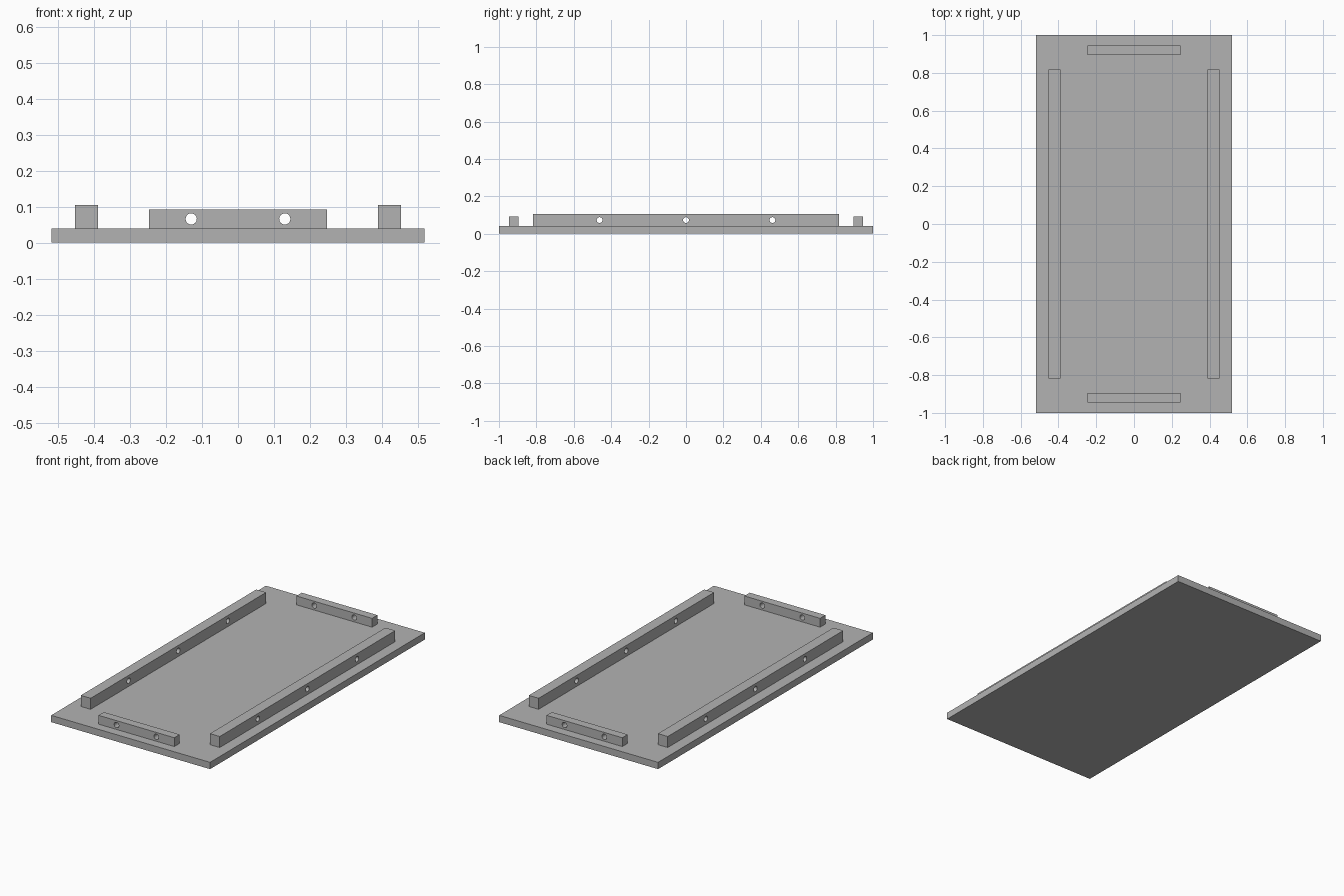
import bpy
from math import pi, radians

cube = bpy.data.objects.get("Cube")
if cube:
    bpy.data.objects.remove(cube, do_unlink=True)

grey = bpy.data.materials.new("plain_grey")
grey.use_nodes = True
colour = (0.448, 0.448, 0.448, 1)
grey.diffuse_color = colour
grey.node_tree.nodes["Principled BSDF"].inputs["Base Color"].default_value = colour

BOARD_TOP = 0.04


def box(name, centre, size):
    bpy.ops.mesh.primitive_cube_add(size=1, location=centre)
    ob = bpy.context.object
    ob.name = name
    ob.scale = size
    bpy.ops.object.transform_apply(location=False, rotation=False, scale=True)
    ob.data.materials.append(grey)
    return ob


def drill(ob, places, rotation):
    """Bore a round through-hole at each place."""
    for place in places:
        bpy.ops.mesh.primitive_cylinder_add(vertices=32, radius=0.0155, depth=0.2,
                                            location=place, rotation=rotation)
        cutter = bpy.context.object
        cutter.hide_render = True
        mod = ob.modifiers.new("hole", 'BOOLEAN')
        mod.operation = 'DIFFERENCE'
        mod.solver = 'EXACT'
        mod.object = cutter
        bpy.ops.object.select_all(action='DESELECT')
        ob.select_set(True)
        bpy.context.view_layer.objects.active = ob
        bpy.ops.object.modifier_apply(modifier=mod.name)
        bpy.data.objects.remove(cutter, do_unlink=True)
    bpy.ops.object.shade_smooth_by_angle(angle=radians(30))


# Flat base board
box("base_board", (0, 0, BOARD_TOP / 2), (1.036, 2, BOARD_TOP))

# Long rails along both sides, three holes each
for side, name in ((1, "left_rail"), (-1, "right_rail")):
    x = side * 0.421
    rail = box(name, (x, 0, 0.0725), (0.064, 1.634, 0.065))
    drill(rail, [(x, y, 0.073) for y in (-0.462, 0, 0.462)], (0, pi / 2, 0))

# Short rails at both ends, two holes each
for end, name in ((-1, "front_rail"), (1, "back_rail")):
    y = end * 0.921
    rail = box(name, (0, y, 0.066), (0.494, 0.05, 0.052))
    drill(rail, [(x, y, 0.066) for x in (-0.13, 0.13)], (pi / 2, 0, 0))
